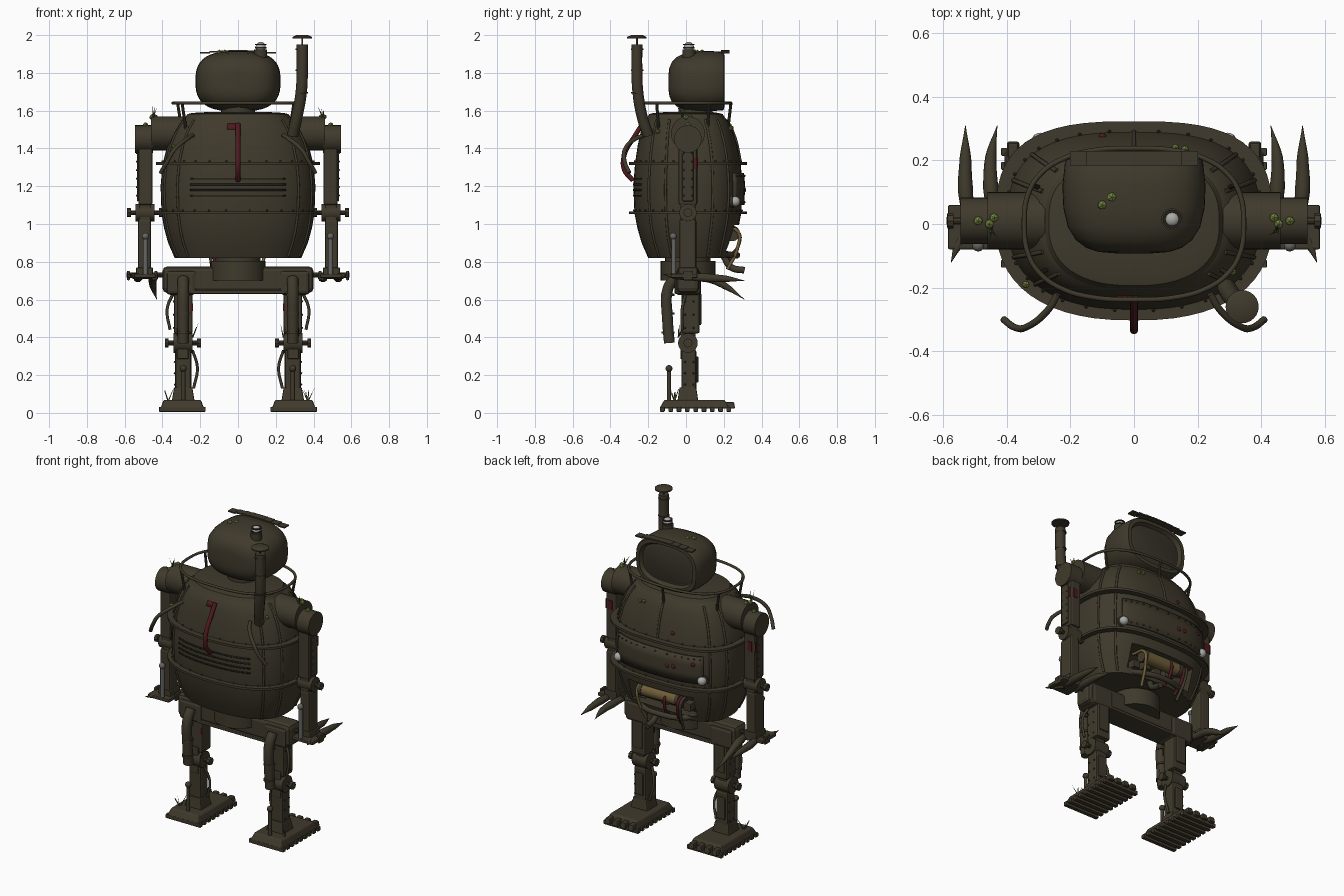
import bpy, bmesh, math, random
from mathutils import Vector

random.seed(4)
if "Cube" in bpy.data.objects:
    bpy.data.objects.remove(bpy.data.objects["Cube"])

def material(name, rgb):
    m = bpy.data.materials.new(name)
    m.use_nodes = True
    m.diffuse_color = (*rgb, 1)
    b = m.node_tree.nodes["Principled BSDF"]
    b.inputs["Base Color"].default_value = (*rgb, 1)
    b.inputs["Roughness"].default_value = 0.8
    return m

HULL = material("olive hull", (.051, .042, .025))
DARK = material("dark recess", (.018, .015, .010))
SCREEN = material("dark screen", (.040, .034, .022))
RED = material("rust red", (.080, .010, .013))
LAMP = material("pale lamp", (.40, .40, .39))
STEEL = material("grey steel", (.13, .13, .125))
BRASS = material("tan brass", (.16, .115, .042))
LEAF = material("leaf green", (.17, .23, .05))
GRASS = material("dry grass", (.075, .085, .025))

def build(name, bm, mat, smooth=True, bevel=0):
    bmesh.ops.recalc_face_normals(bm, faces=bm.faces)
    me = bpy.data.meshes.new(name)
    bm.to_mesh(me)
    bm.free()
    ob = bpy.data.objects.new(name, me)
    bpy.context.collection.objects.link(ob)
    me.materials.append(mat)
    if bevel:
        mod = ob.modifiers.new("bevel", "BEVEL")
        mod.width, mod.segments = bevel, 2
    if smooth:
        bpy.ops.object.select_all(action="DESELECT")
        ob.select_set(True)
        bpy.context.view_layer.objects.active = ob
        bpy.ops.object.shade_smooth_by_angle(angle=math.radians(35))
    return ob

def box(name, c, size, mat=HULL, bevel=.006, taper=1):
    bm = bmesh.new()
    bmesh.ops.create_cube(bm, size=1)
    for v in bm.verts:
        k = taper if v.co.z > 0 else 1
        v.co = Vector((c[i] + v.co[i] * size[i] * (k if i < 2 else 1) for i in range(3)))
    return build(name, bm, mat, False, bevel)

def cyl(name, a, b, r, mat=HULL, r2=None, n=24):
    a, b = Vector(a), Vector(b)
    bm = bmesh.new()
    bmesh.ops.create_cone(bm, cap_ends=True, segments=n, radius1=r,
                          radius2=r if r2 is None else r2, depth=(b - a).length)
    q = (b - a).to_track_quat("Z", "Y")
    for v in bm.verts:
        v.co = q @ v.co + (a + b) / 2
    return build(name, bm, mat)

def balls(name, pts, r, mat=HULL, sub=1):
    bm = bmesh.new()
    for p in pts:
        new = bmesh.ops.create_icosphere(bm, subdivisions=sub, radius=r)["verts"]
        bmesh.ops.translate(bm, verts=new, vec=p)
    return build(name, bm, mat)

def tube(name, pts, r, mat=HULL, radii=None, closed=False):
    cu = bpy.data.curves.new(name, "CURVE")
    cu.dimensions, cu.bevel_depth, cu.bevel_resolution = "3D", r, 3
    cu.resolution_u, cu.use_fill_caps = 5, True
    sp = cu.splines.new("BEZIER")
    sp.bezier_points.add(len(pts) - 1)
    sp.use_cyclic_u = closed
    for i, (bp, p) in enumerate(zip(sp.bezier_points, pts)):
        bp.co, bp.handle_left_type, bp.handle_right_type = p, "AUTO", "AUTO"
        bp.radius = radii[i] if radii else 1
    ob = bpy.data.objects.new(name, cu)
    bpy.context.collection.objects.link(ob)
    cu.materials.append(mat)
    bpy.ops.object.select_all(action="DESELECT")
    ob.select_set(True)
    bpy.context.view_layer.objects.active = ob
    bpy.ops.object.convert(target="MESH")
    bpy.ops.object.shade_smooth_by_angle(angle=math.radians(50))

def oval(a, hx, hy, e):
    # e holds the roundness of the negative and the positive half
    c, s = math.cos(a), math.sin(a)
    k = 2 / e[s > 0]
    return (math.copysign(abs(c) ** k, c) * hx, math.copysign(abs(s) ** k, s) * hy)

def loft(name, sections, e, mat=HULL, along_y=False, n=56):
    # each section: position, half width, half depth, centre offset
    bm, rings = bmesh.new(), []
    for t, hx, hb, cb in sections:
        pts = [oval(math.tau * i / n, hx, hb, e) for i in range(n)]
        rings.append([bm.verts.new((x, t, b + cb) if along_y else (x, b + cb, t)) for x, b in pts])
    for lo, hi in zip(rings, rings[1:]):
        for i in range(n):
            bm.faces.new((lo[i - 1], lo[i], hi[i], hi[i - 1]))
    bm.faces.new(rings[0])
    bm.faces.new(rings[-1])
    return build(name, bm, mat)

# Barrel body with an open belly bay
BODY = [(.82, .335, .215, .015), (.9, .37, .245, .01), (.98, .392, .268, .01), (1.06, .405, .283, .01),
        (1.2, .41, .289, .01), (1.32, .399, .28, .01), (1.42, .373, .263, .008),
        (1.5, .338, .241, .004), (1.55, .3, .219, .002), (1.575, .26, .19, 0)]
E = (2.4, 2.75)
def surf(deg, z, off=0):
    for p, q in zip(BODY, BODY[1:]):
        if z <= q[0]:
            break
    k = (z - p[0]) / (q[0] - p[0])
    _, hx, hy, cy = [u + (v - u) * k for u, v in zip(p, q)]
    x, y = oval(math.radians(deg), hx + off, hy + off, E)
    return Vector((x, y + cy, z))

def patch(name, a0, a1, z0, z1, mat=HULL, off=.003, thick=.006, n=14, rows=3):
    bm = bmesh.new()
    g = [[bm.verts.new(surf(a0 + (a1 - a0) * i / n, z0 + (z1 - z0) * j / rows, off))
          for i in range(n + 1)] for j in range(rows + 1)]
    for j in range(rows):
        for i in range(n):
            bm.faces.new((g[j][i], g[j][i + 1], g[j + 1][i + 1], g[j + 1][i]))
    ob = build(name, bm, mat)
    mod = ob.modifiers.new("thickness", "SOLIDIFY")
    mod.thickness, mod.offset = thick, 0

body = loft("body", BODY, E)
cutter = box("belly_cutter", (0, .3, .925), (.46, .28, .14), DARK, 0)
cutter.hide_render = cutter.hide_viewport = True
cut = body.modifiers.new("belly bay", "BOOLEAN")
cut.object, cut.solver = cutter, "EXACT"
box("belly_back_wall", (0, .165, .925), (.45, .008, .13), DARK, 0)
for z in (1.06, 1.32):
    loft("body_hoop", [(z - .007, .435, .313, .01), (z + .007, .435, .313, .01)], (2.4, 2.9))
    balls("hoop_rivets", [surf(a, z + .012, .004) for a in range(0, 360, 12)], .006)
for a in (-160, -138, -42, -20, 20, 42, 138, 160):
    tube("body_rib", [surf(a, .83 + .09 * i, .001) for i in range(9)], .007)
tube("chest_seam", [surf(90, 1.33 + .05 * i, .001) for i in range(5)], .007)
loft("neck_collar", [(1.56, .282, .208, 0), (1.582, .268, .194, 0), (1.588, .24, .17, 0), (1.594, .14, .11, .02)], E)

# Vents, rear panel, headlamps
for z in (1.145, 1.175, 1.205, 1.235):
    patch("vent_slot", -124, -56, z, z + .009, DARK, .001, .004, rows=1)
patch("riveted_panel", 50, 130, 1.1, 1.27, off=.008, thick=.012)
balls("panel_rivets", [surf(a, z, .015) for z in (1.115, 1.255) for a in range(54, 129, 6)], .006)
balls("panel_rust", [surf(a, z, .008) for a, z in ((96, 1.18), (101, 1.185), (119, 1.22))], .014, RED, 2)
balls("chest_rust", [surf(99, 1.38, -.002)], .012, RED, 2)
patch("back_rust", -97, -90, 1.5, 1.53, RED, .002, .004, 4, 2)
for s in (-1, 1):
    cyl("headlamp_ring", (s * .28, .2, 1.12), (s * .293, .252, 1.12), .034)
    balls("headlamp", [(s * .295, .26, 1.12)], .027, LAMP, 3)

# Belly machinery and tray
cyl("belly_tank", (-.12, .245, .95), (.13, .245, .95), .038, BRASS)
for x in (-.125, .135):
    cyl("tank_band", (x - .012, .245, .95), (x + .012, .245, .95), .041)
for i, x in enumerate((-.17, -.15, -.05, .16)):
    tube("belly_hose", [(x, .18, .98), (x * .95, .275, .96), (x * .9, .275, .88), (x * .8, .22, .76 + .03 * (i % 3))],
         .009, (HULL, RED, RED, BRASS)[i])
for i in range(5):
    x = -.16 + .08 * i
    box("belly_gearbox", (x, .19, .9 + .02 * (i % 2)), (.05, .06, .05))
tube("belly_tray", [(-.22, .18, .845), (-.12, .25, .835), (0, .27, .835), (.12, .25, .835), (.22, .18, .845)], .017)
for x in (-.11, -.05, .03, .1):
    box("tray_clip", (x, .278 - abs(x) * .2, .832), (.035, .016, .02), BRASS, .003)
tube("hanging_pipe", [(.05, .2, .83), (.06, .24, .77), (.06, .31, .755)], .018)

# Head with recessed screen, brim, lamp and neck
cyl("neck", (0, .05, 1.56), (0, .05, 1.65), .09)
loft("head", [(-.092, .06, .045, 1.752), (-.088, .11, .075, 1.752), (-.075, .15, .105, 1.752), (-.05, .183, .13, 1.753),
              (-.01, .208, .149, 1.754), (.05, .222, .158, 1.755), (.12, .225, .16, 1.756), (.195, .217, .155, 1.757),
              (.202, .212, .15, 1.757), (.203, .19, .128, 1.757), (.18, .178, .116, 1.757)], (2.8, 2.8), along_y=True)
loft("face_screen", [(.178, .176, .114, 1.757), (.184, .16, .1, 1.757)], (3, 3), SCREEN, True)
for i in range(8):
    x = -.175 + .05 * i
    box("brim_plate", (x, .207, 1.917 - .35 * x * x), (.051, .045, .008), bevel=0)
cyl("lamp_base", (.12, .015, 1.88), (.12, .015, 1.925), .034)
balls("lamp_bulb", [(.12, .015, 1.937)], .027, LAMP, 3)
for z in (1.93, 1.948):
    cyl("lamp_ring", (.12, .015, z), (.12, .015, z + .006), .03, DARK)

# Rail around the neck
RAIL = (.345, .238, (2.6, 2.6))
tube("neck_rail", [(*oval(math.tau * i / 20, *RAIL), 1.64) for i in range(20)], .008, closed=True)
for a in (25, 90, 155, 215, 325):
    x, y = oval(math.radians(a), *RAIL)
    cyl("rail_post", (x, y, 1.64), (x * .93, y * .93, 1.5), .008, n=10)

# Chimney, rear red hose
tube("chimney", [(.29, -.2, 1.47), (.31, -.23, 1.56), (.335, -.255, 1.7), (.34, -.26, 1.82), (.34, -.26, 1.95)], .03)
for z in (1.69, 1.81, 1.92):
    cyl("chimney_band", (.338, -.259, z), (.338, -.259, z + .008), .033)
cyl("chimney_stem", (.34, -.26, 1.94), (.34, -.26, 1.985), .005)
cyl("chimney_cap", (.34, -.26, 1.982), (.34, -.26, 1.99), .052)
cyl("chimney_cap_top", (.34, -.26, 1.99), (.34, -.26, 2.0), .052, r2=.03)
tube("red_hose", [(0, -.23, 1.53), (0, -.275, 1.46), (0, -.325, 1.37), (0, -.328, 1.29), (0, -.28, 1.23)], .013, RED)

# Pelvis
cyl("waist_drum", (0, .01, .7), (0, .01, .805), .145, n=32)
cyl("waist_neck", (0, .01, .79), (0, .01, .83), .12, n=32)
box("hip_beam", (0, .01, .705), (.8, .12, .14), bevel=.025)
box("hip_lower_plate", (0, .01, .64), (.5, .14, .02))

def blades(name, c, n, h):
    for _ in range(n):
        d = Vector((random.uniform(-.5, .5), random.uniform(-.5, .5), 1)) * h * random.uniform(.6, 1)
        cyl(name, c, Vector(c) + d, .004, GRASS, 0, 4)

for s in (-1, 1):
    def P(x, y, z):
        return (s * x, y, z)
    # Side grab handles
    tube("grab_handle", [P(.24, -.22, 1.47), P(.27, -.27, 1.45), P(.34, -.325, 1.39), P(.375, -.325, 1.33), P(.41, -.3, 1.27)], .011)
    # Shoulder and arm
    cyl("shoulder_drum", P(.28, .01, 1.48), P(.46, .01, 1.48), .09, n=32)
    cyl("shoulder_cap", P(.45, .01, 1.45), P(.545, .01, 1.45), .073, n=32)
    box("upper_arm", P(.49, .01, 1.27), (.075, .1, .34), bevel=.012)
    box("upper_arm_plate", P(.53, .01, 1.25), (.012, .06, .26))
    box("arm_rust_patch", P(.495, .062, 1.32), (.03, .005, .06), RED, 0)
    box("arm_side_rust", P(.529, .048, 1.32), (.005, .018, .06), RED, 0)
    balls("arm_rivets", [P(.536, .01 + k, 1.15 + .045 * i) for i in range(6) for k in (-.022, .022)], .005)
    # Elbow and knee share the same bolted joint
    for joint, x, z, r in (("elbow", .492, 1.06, .046), ("knee", .292, .37, .052)):
        cyl(joint, P(x - .05, .01, z), P(x + .05, .01, z), r)
        cyl(joint + "_pin", P(x - .085, .01, z), P(x + .085, .01, z), .012, n=10)
        box(joint + "_fork", P(x, .01, z), (.06, .08, .17))
        for k in (-.085, .085):
            cyl(joint + "_nut", P(x + k - .01, .01, z), P(x + k + .01, .01, z), .024, n=8)
    box("forearm", P(.495, .01, .88), (.07, .09, .29), bevel=.012)
    box("wrist", P(.495, .01, .74), (.09, .1, .06))
    cyl("forearm_piston", P(.49, -.065, .72), P(.49, -.065, .92), .013, STEEL)
    balls("piston_ball", [P(.49, -.068, .935)], .019, STEEL, 2)
    # Hand and claws
    box("palm", P(.51, -.01, .725), (.15, .14, .022))
    cyl("palm_bolt", P(.39, .01, .73), P(.59, .01, .73), .012, n=10)
    for x in (.435, .58):
        box("palm_knuckle", P(x, .01, .727), (.016, .05, .05))
    for x, tip in ((.45, .6 if s < 0 else .7), (.53, .7)):
        tube("finger_claw", [P(x - .01, .02, .72), P(x, .11, .715), P(x, .21, .67 + (tip - .6) * .4), P(x - .02 + .02 * (x > .5), .31, tip)],
             .024, radii=(.8, 1, .75, .03))
    tube("thumb_claw", [P(.52, -.01, .722), P(.55, -.06, .724), P(.575, -.12, .733)], .02, radii=(1, .8, .05))
    # Leg
    box("hip_joint", P(.3, .01, .69), (.16, .14, .13), bevel=.02)
    box("thigh", P(.29, .025, .54), (.1, .095, .24), bevel=.012)
    box("thigh_plate", P(.29, .075, .55), (.07, .012, .17))
    box("thigh_rust_patch", P(.245, -.021, .56), (.015, .006, .04), RED, 0)
    tube("thigh_duct", [P(.29, -.06, .71), P(.29, -.095, .66), P(.29, -.098, .5), P(.29, -.088, .37)], .03)
    for z in (.42, .52, .62):
        cyl("duct_clamp", P(.29, -.096, z), P(.29, -.096, z + .012), .034)
    box("shin", P(.29, .015, .22), (.085, .08, .23), bevel=.012)
    box("shin_plate", P(.29, .06, .23), (.06, .012, .14))
    balls("leg_rivets", [P(.335 + .005 * (z > .4), .015 + k, z) for z in (.15, .21, .27, .45, .52, .59) for k in (-.02, .025)], .006)
    box("ankle", P(.29, .01, .1), (.12, .11, .07), taper=.8)
    cyl("ankle_rod", P(.29, -.09, .05), P(.29, -.09, .22), .011)
    balls("rod_ball", [P(.29, -.09, .235)], .019, HULL, 2)
    tube("leg_cable", [P(.34, .0, .64), P(.375, -.02, .55), P(.36, -.02, .44)], .008)
    tube("shin_cable", [P(.24, .0, .33), P(.215, .02, .24), P(.235, .03, .13)], .008)
    # Foot with tread slats
    box("foot", P(.295, .045, .047), (.23, .37, .045), taper=.86, bevel=.008)
    for i in range(9):
        box("tread_slat", P(.295, -.125 + .044 * i, .019), (.245, .025, .026), bevel=.003)
    for x in (.215, .27, .325, .38):
        box("toe", P(x, .23, .04), (.04, .06, .035), taper=.8)
    # Overgrowth
    blades("foot_grass", P(.37, -.06, .06), 6, .09)
    blades("shoulder_grass", P(.45, -.02, 1.56), 5, .07)
    blades("knee_grass", P(.24, -.04, .4), 3, .08)
    balls("shoulder_leaves", [P(.455, .0, 1.566), P(.49, .01, 1.523), P(.44, .02, 1.566)], .016, LEAF)

balls("head_leaves", [(-.07, .085, 1.908), (-.1, .06, 1.907)], .016, LEAF)
balls("deck_leaves", [(.13, .24, 1.51), (.16, .235, 1.505), (-.34, -.19, 1.41), (.31, -.15, 1.49)], .013, LEAF)
